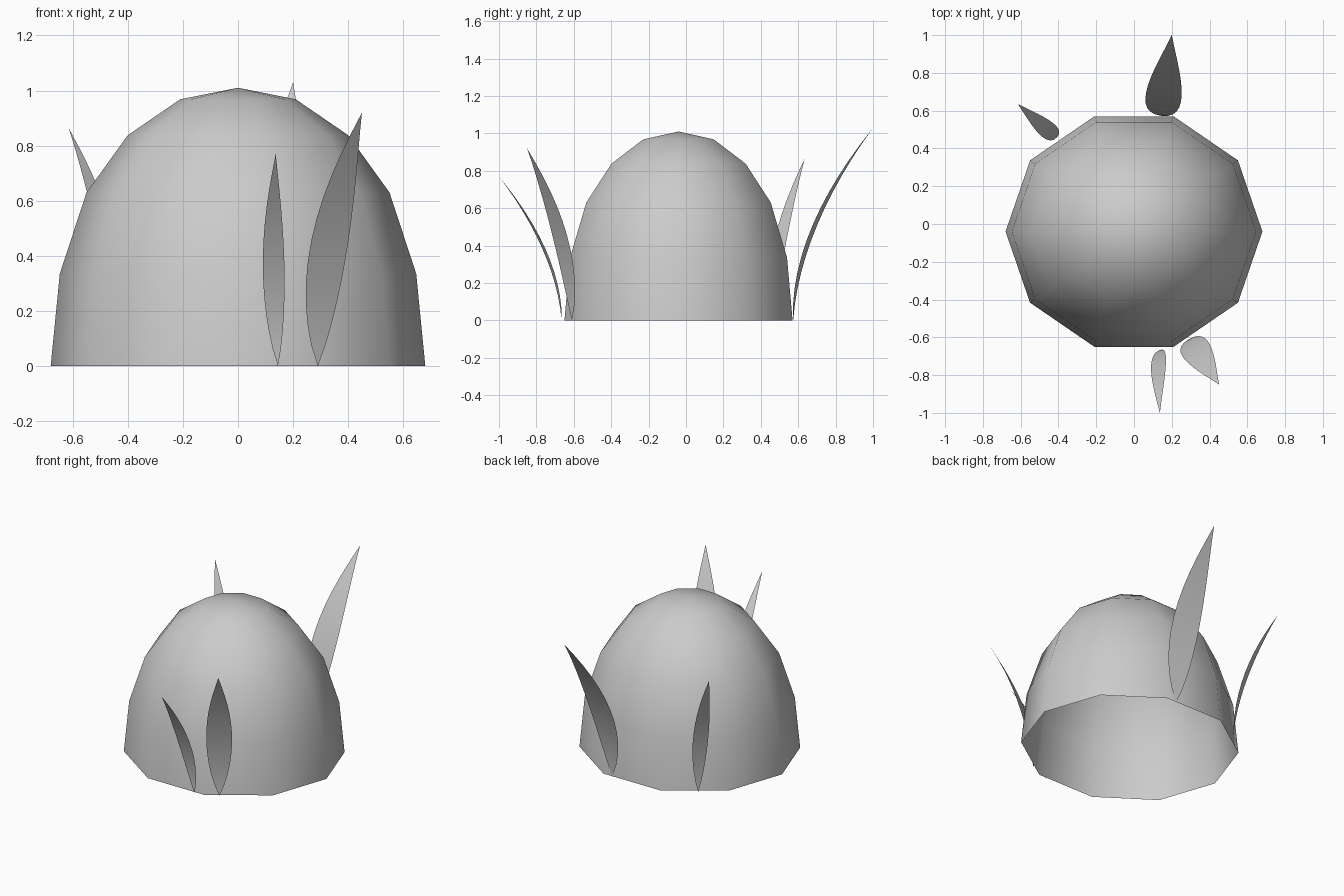
import bpy, bmesh, math
from mathutils import Vector

if "Cube" in bpy.data.objects:
    bpy.data.objects.remove(bpy.data.objects["Cube"])


def make_object(name, bm):
    bmesh.ops.recalc_face_normals(bm, faces=bm.faces[:])
    for f in bm.faces:
        f.smooth = True
    mesh = bpy.data.meshes.new(name)
    bm.to_mesh(mesh)
    bm.free()
    obj = bpy.data.objects.new(name, mesh)
    bpy.context.collection.objects.link(obj)
    return obj


# Ten-sided open dome, slightly squashed front to back
def dome(sides=10):
    profile = [(0.68, 0.0), (0.647, 0.335), (0.55, 0.63), (0.40, 0.838), (0.21, 0.968)]
    bm = bmesh.new()
    rings = []
    for r, z in profile:
        rings.append([bm.verts.new((r * math.cos(2 * math.pi * i / sides),
                                    0.943 * r * math.sin(2 * math.pi * i / sides) - 0.04, z))
                      for i in range(sides)])
    top = bm.verts.new((0, -0.04, 1.01))
    for i in range(sides):
        j = (i + 1) % sides
        for a, b in zip(rings, rings[1:]):
            bm.faces.new((a[i], a[j], b[j], b[i]))
        bm.faces.new((rings[-1][i], rings[-1][j], top))
    return make_object("dome", bm)


# Flat grass blade: pointed at both ends, bending outward toward the tip
def blade(name, base, tip, width, side, bow=0.0, rows=12):
    base, tip = Vector(base), Vector(tip)
    side = Vector((side[0], side[1], 0)).normalized()
    bm = bmesh.new()
    left, right = [], []
    for i in range(1, rows):
        f = i / rows
        mid = base.lerp(tip, f ** 1.85)
        mid.z = tip.z * f
        mid += side * bow * 4 * f * (1 - f)
        half = 0.5 * width * f ** 0.9 * (1 - f) ** 1.1 / 0.2525
        left.append(bm.verts.new(mid - side * half))
        right.append(bm.verts.new(mid + side * half))
    foot, point = bm.verts.new(base), bm.verts.new(tip)
    bm.faces.new((foot, right[0], left[0]))
    for i in range(rows - 2):
        bm.faces.new((left[i], right[i], right[i + 1], left[i + 1]))
    bm.faces.new((left[-1], right[-1], point))
    return make_object(name, bm)


dome()
blade("front_blade", (0.145, -0.665, 0), (0.137, -1.0, 0.77), 0.08, (0.98, 0.2), -0.014)
blade("front_right_blade", (0.29, -0.61, 0), (0.45, -0.85, 0.92), 0.157, (0.86, 0.5))
blade("back_blade", (0.143, 0.573, 0), (0.20, 1.0, 1.03), 0.19, (0.99, -0.13))
blade("back_left_blade", (-0.41, 0.457, 0), (-0.615, 0.635, 0.865), 0.093, (0.72, 0.69))
